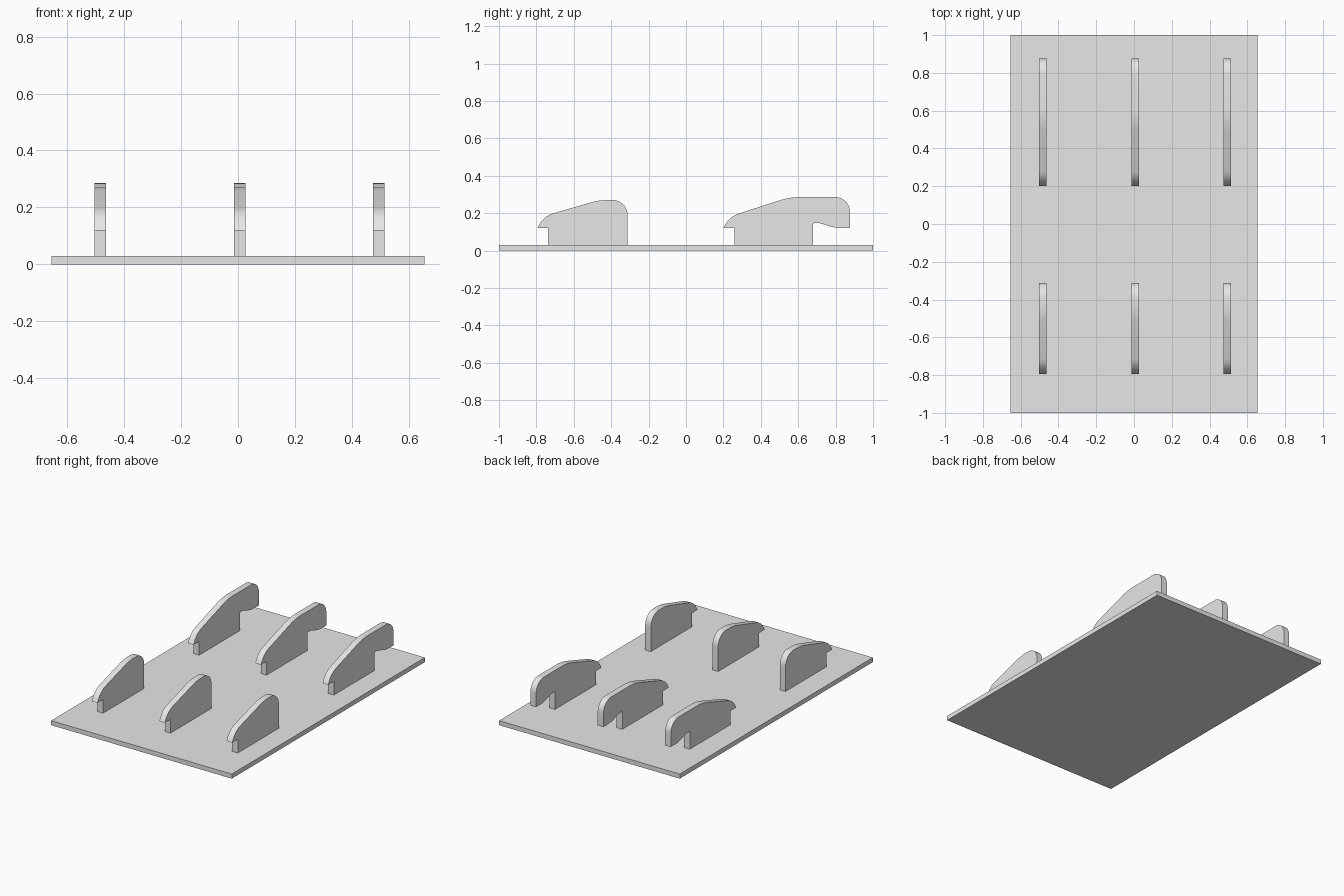
import bpy
import bmesh
import math

cube = bpy.data.objects.get("Cube")
if cube:
    bpy.data.objects.remove(cube, do_unlink=True)

GREY = (0.8, 0.8, 0.8, 1)
grey = bpy.data.materials.new("plain_grey")
grey.use_nodes = True
grey.diffuse_color = GREY
grey.node_tree.nodes["Principled BSDF"].inputs["Base Color"].default_value = GREY

PLATE_TOP = 0.03
FIN_WIDTH = 0.041


def add_object(name, bm):
    bmesh.ops.recalc_face_normals(bm, faces=bm.faces)
    mesh = bpy.data.meshes.new(name)
    bm.to_mesh(mesh)
    bm.free()
    mesh.materials.append(grey)
    obj = bpy.data.objects.new(name, mesh)
    bpy.context.collection.objects.link(obj)
    return obj


def extrude_profile(name, profile, x, width):
    """Extrude a (y, z) outline along x, centred on x."""
    bm = bmesh.new()
    face = bm.faces.new([bm.verts.new((x - width / 2, y, z)) for y, z in profile])
    new = bmesh.ops.extrude_face_region(bm, geom=[face])["geom"]
    verts = [v for v in new if isinstance(v, bmesh.types.BMVert)]
    bmesh.ops.translate(bm, verts=verts, vec=(width, 0, 0))
    return add_object(name, bm)


def bezier(a, b, c, steps=6):
    """Quadratic curve from a to c, pulled towards b."""
    pts = []
    for i in range(steps + 1):
        t = i / steps
        pts.append(tuple((1 - t) ** 2 * p + 2 * t * (1 - t) * q + t * t * r
                         for p, q, r in zip(a, b, c)))
    return pts


def round_corner(y, z, radius, steps=10):
    """Quarter circle from the top edge to the back edge."""
    return [(y - radius + radius * math.sin(a), z - radius + radius * math.cos(a))
            for a in (math.pi / 2 * i / steps for i in range(steps + 1))]


def nose(y):
    """Hooked front end, from the foot up to the start of the slope."""
    foot = [(y + 0.058, PLATE_TOP), (y + 0.058, 0.12)]
    return foot + bezier((y, 0.12), (y + 0.027, 0.18), (y + 0.08, 0.197))


# Base plate
extrude_profile("base_plate", [(-1, 0), (1, 0), (1, PLATE_TOP), (-1, PLATE_TOP)], 0, 1.31)

# Short front fins: hooked nose, sloped top, rounded back
front_profile = (nose(-0.795)
                 + bezier((-0.52, 0.254), (-0.47, 0.27), (-0.42, 0.27))
                 + round_corner(-0.312, 0.27, 0.08)
                 + [(-0.312, PLATE_TOP)])

# Long rear fins: same nose, with an overhanging tail
rear_profile = (nose(0.2)
                + bezier((0.49, 0.265), (0.55, 0.286), (0.61, 0.286))
                + round_corner(0.877, 0.286, 0.08)
                + [(0.877, 0.12)]
                + bezier((0.83, 0.12), (0.79, 0.12), (0.75, 0.136))
                + bezier((0.72, 0.145), (0.69, 0.154), (0.68, 0.143), 4)
                + [(0.68, PLATE_TOP)])

for side, x in (("right", -0.483), ("middle", 0.006), ("left", 0.494)):
    for row, profile in (("front", front_profile), ("rear", rear_profile)):
        fin = extrude_profile(f"{row}_fin_{side}", profile, x, FIN_WIDTH)
        bpy.ops.object.select_all(action="DESELECT")
        fin.select_set(True)
        bpy.context.view_layer.objects.active = fin
        bpy.ops.object.shade_smooth_by_angle(angle=math.radians(30))
